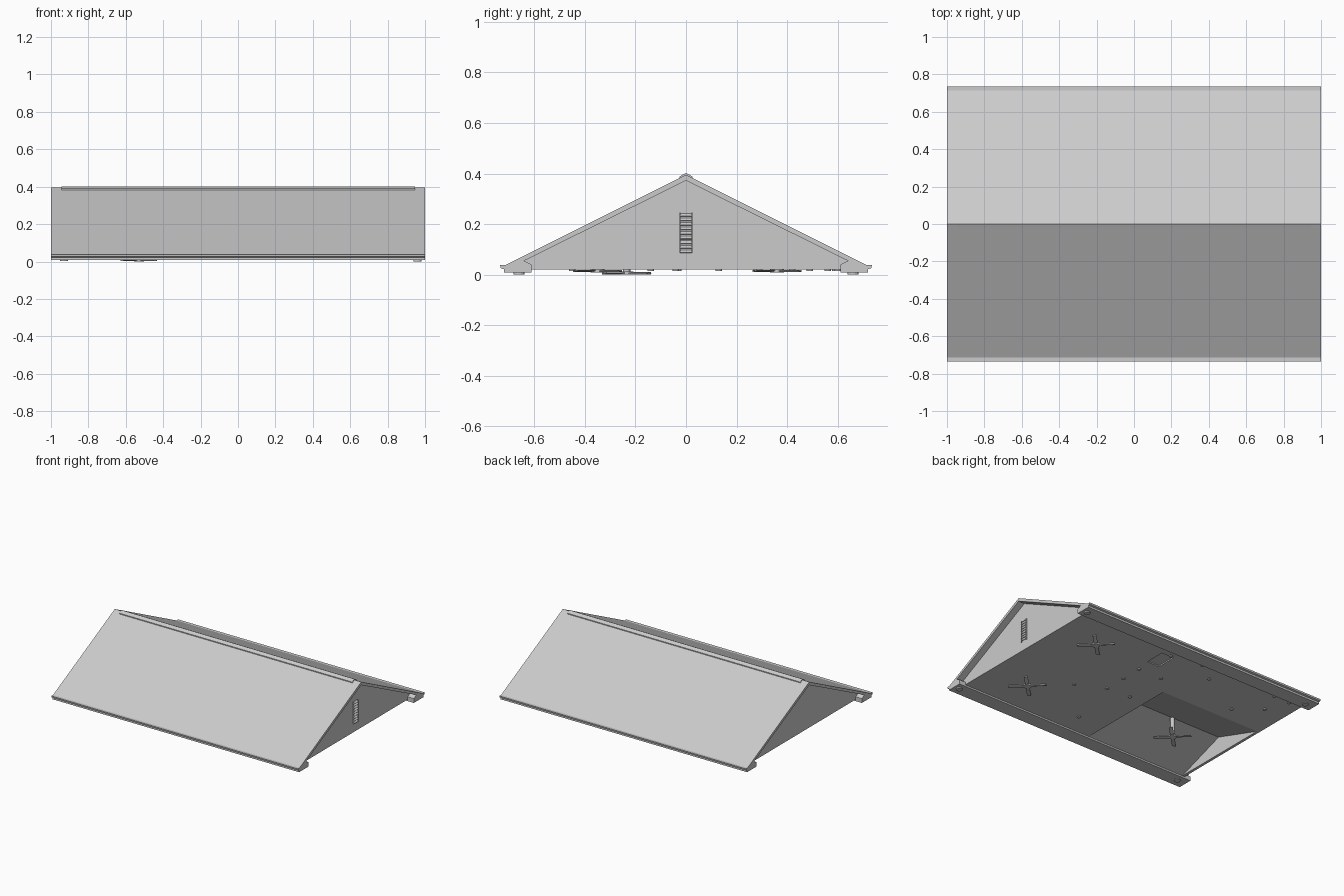
import bpy
import bmesh
import math
from mathutils import Matrix

cube = bpy.data.objects.get("Cube")
if cube:
    bpy.data.objects.remove(cube, do_unlink=True)

grey = bpy.data.materials.new("light_grey")
grey.use_nodes = True
grey.diffuse_color = (0.6, 0.6, 0.6, 1)
grey.node_tree.nodes["Principled BSDF"].inputs["Base Color"].default_value = (0.6, 0.6, 0.6, 1)

CEILING = 0.02


def finish(name, bm):
    bmesh.ops.recalc_face_normals(bm, faces=bm.faces)
    mesh = bpy.data.meshes.new(name)
    bm.to_mesh(mesh)
    bm.free()
    mesh.materials.append(grey)
    ob = bpy.data.objects.new(name, mesh)
    bpy.context.scene.collection.objects.link(ob)
    return ob


def prism(name, profile, x0, x1):
    """Extrude a (y, z) outline along x."""
    bm = bmesh.new()
    face = bm.faces.new([bm.verts.new((x0, y, z)) for y, z in profile])
    ext = bmesh.ops.extrude_face_region(bm, geom=[face])["geom"]
    bmesh.ops.translate(bm, vec=(x1 - x0, 0, 0),
                        verts=[g for g in ext if isinstance(g, bmesh.types.BMVert)])
    return finish(name, bm)


def add_box(bm, centre, size, turn=None):
    m = Matrix.Translation(centre) @ (turn or Matrix()) @ Matrix.Diagonal((*size, 1))
    bmesh.ops.create_cube(bm, size=1, matrix=m)


def add_disc(bm, x, y, z0, z1, radius, sides=16):
    bmesh.ops.create_cone(bm, cap_ends=True, segments=sides, radius1=radius, radius2=radius,
                          depth=z1 - z0, matrix=Matrix.Translation((x, y, (z0 + z1) / 2)))


def box(name, centre, size):
    bm = bmesh.new()
    add_box(bm, centre, size)
    return finish(name, bm)


def cut(target, cutter):
    mod = target.modifiers.new("cut", 'BOOLEAN')
    mod.operation = 'DIFFERENCE'
    mod.solver = 'EXACT'
    mod.object = cutter
    cutter.hide_render = True
    cutter.hide_viewport = True
    cutter.display_type = 'WIRE'


def mirrored(half):
    """Mirror a half outline that starts and ends off or on the ridge."""
    return half + [(-y, z) for y, z in reversed(half) if y > 0]


# Roof shell with boxed eaves and gutter lips
outer = [(0, 0.395), (0.715, 0.038), (0.735, 0.038), (0.733, 0.026), (0.72, 0.022), (0.72, 0.008)]
inner = [(0.61, 0.008), (0.61, 0.04), (0.64, 0.055), (0, 0.372)]
half = outer + inner
shell = half + [(-y, z) for y, z in reversed(half[1:-1])]
prism("roof_shell", shell, -1, 1)

# Attic body with gable walls and flat ceiling
body = prism("attic_body", mirrored([(0, 0.374), (0.64, 0.055), (0.61, 0.04), (0.61, CEILING)]),
             -0.95, 0.95)

# Vaulted ceiling recess and loft hatch
cut(body, prism("vault_cutter", [(-0.61, 0), (-0.61, CEILING), (-0.235, 0.15), (0.16, CEILING),
                                 (0.16, 0)], -0.93, -0.12))
cut(body, box("hatch_cutter", (0.17, 0.475, CEILING), (0.1, 0.15, 0.016)))

# Ridge cap
prism("ridge_cap", [(0, 0.402), (0.025, 0.389), (0.025, 0.382), (0, 0.394), (-0.025, 0.382),
                    (-0.025, 0.389)], -0.945, 0.945)

# Louvred gable vent
bm = bmesh.new()
for side in (-1, 1):
    add_box(bm, (0.953, side * 0.024, 0.165), (0.01, 0.004, 0.16))
slats = 9
for i in range(slats):
    z = 0.093 + i * 0.018
    add_box(bm, (0.954, 0, z), (0.018, 0.046, 0.003), Matrix.Rotation(math.radians(40), 4, 'Y'))
finish("gable_vent", bm)


# Ceiling fans
def fan(name, x, y, z, top):
    bm = bmesh.new()
    add_disc(bm, x, y, z, z + 0.012, 0.027)
    add_disc(bm, x, y, z, top, 0.015)
    for i in range(4):
        turn = Matrix.Rotation(math.radians(45 + 90 * i), 4, 'Z')
        offset = turn @ Matrix.Translation((0.07, 0, 0))
        centre = Matrix.Translation((x, y, z + 0.006)) @ offset.translation
        add_box(bm, centre, (0.11, 0.026, 0.005), turn @ Matrix.Rotation(0.15, 4, 'X'))
    finish(name, bm)


fan("vault_fan", -0.53, -0.235, 0, 0.146)
fan("rear_fan", 0.63, 0.36, 0.009, 0.03)
fan("front_fan", 0.63, -0.35, 0.009, 0.03)

# Ceiling downlights
spots = [(0.15, 0.56), (0.2, 0.29), (0.2, 0.13), (0.2, -0.04), (0.1, -0.45), (0.01, 0.29),
         (0.01, -0.03), (0.4, -0.14), (-0.09, 0.6), (-0.24, 0.49), (-0.61, 0.28),
         (-0.78, 0.42), (-0.72, 0.59), (-0.85, 0.59)]
bm = bmesh.new()
for x, y in spots:
    add_disc(bm, x, y, CEILING - 0.005, CEILING + 0.003, 0.013)
finish("ceiling_downlights", bm)

# Eave corner lights
bm = bmesh.new()
for x in (-0.93, 0.96):
    for y in (-0.66, 0.66):
        add_disc(bm, x, y, 0 if x > 0 else 0.003, 0.012, 0.022)
finish("eave_lights", bm)
